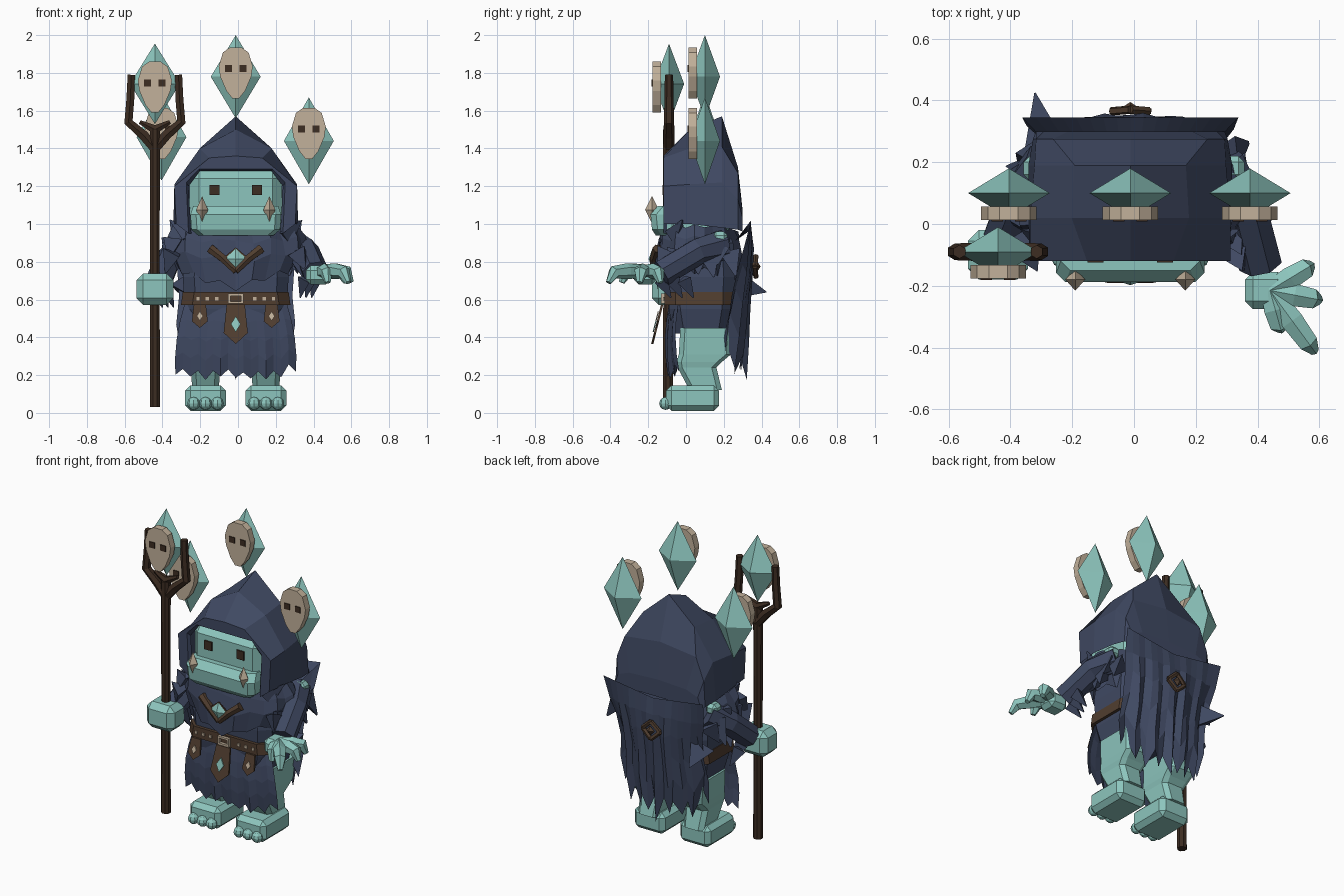
import bpy, bmesh, math, random
from mathutils import Vector

if "Cube" in bpy.data.objects:
    bpy.data.objects.remove(bpy.data.objects["Cube"])
random.seed(4)
C = -0.012  # body centre line


def material(name, r, g, b):
    m = bpy.data.materials.new(name)
    m.use_nodes = True
    m.diffuse_color = (r, g, b, 1)
    bsdf = next(n for n in m.node_tree.nodes if n.type == 'BSDF_PRINCIPLED')
    bsdf.inputs["Base Color"].default_value = (r, g, b, 1)
    bsdf.inputs["Roughness"].default_value = 0.9
    return m


TEAL = material("teal skin", 0.265, 0.56, 0.51)
NAVY = material("navy cloth", 0.05, 0.066, 0.122)
CREAM = material("cream bone", 0.54, 0.44, 0.325)
WOOD = material("dark wood", 0.046, 0.026, 0.016)
LEATHER = material("brown leather", 0.08, 0.047, 0.028)


def build(name, verts, faces, mat, bevel=0):
    me = bpy.data.meshes.new(name)
    me.from_pydata([tuple(v) for v in verts], [], faces)
    bm = bmesh.new()
    bm.from_mesh(me)
    bmesh.ops.recalc_face_normals(bm, faces=bm.faces)
    bm.to_mesh(me)
    bm.free()
    me.materials.append(mat)
    ob = bpy.data.objects.new(name, me)
    bpy.context.collection.objects.link(ob)
    if bevel:
        mod = ob.modifiers.new("bevel", 'BEVEL')
        mod.width, mod.segments = bevel, 1


def loft(name, rings, mat, closed=True, caps=True, bevel=0):
    n, verts, faces = len(rings[0]), [p for r in rings for p in r], []
    for i in range(len(rings) - 1):
        for j in range(n if closed else n - 1):
            k = (j + 1) % n
            faces.append((i * n + j, i * n + k, (i + 1) * n + k, (i + 1) * n + j))
    if caps:
        faces += [tuple(range(n)), tuple(range(len(verts) - n, len(verts)))]
    build(name, verts, faces, mat, bevel)


def tube(name, pts, radii, sides, mat, ref=(0, 1, 0)):
    pts, rings = [Vector(p) for p in pts], []
    for i, p in enumerate(pts):
        t = (pts[min(i + 1, len(pts) - 1)] - pts[max(i - 1, 0)]).normalized()
        a = t.cross(Vector(ref)).normalized()
        b = t.cross(a)
        angs = [math.tau * (k + 0.5) / sides for k in range(sides)]
        rings.append([p + radii[i] * (a * math.cos(w) + b * math.sin(w)) for w in angs])
    loft(name, rings, mat)


def ring(cx, cy, hx, hy, z, c):
    q = [(hx - c, -hy), (hx, c - hy), (hx, hy - c), (hx - c, hy)]
    return [(cx + x, cy + y, z) for x, y in q + [(-x, y) for x, y in q[::-1]]]


def box(name, c, size, mat, bevel=0):
    hx, hy, hz = (s / 2 for s in size)
    rings = [[(c[0] + x * hx, c[1] + y * hy, c[2] + z * hz)
              for x, y in ((-1, -1), (1, -1), (1, 1), (-1, 1))] for z in (-1, 1)]
    loft(name, rings, mat, bevel=bevel)


def crystal(name, c, h, mat):
    c = Vector(c)
    v = [c + Vector([s * h[a] if i == a else 0 for i in range(3)]) for a in range(3) for s in (1, -1)]
    build(name, v, [(x, y, z) for x in (0, 1) for y in (2, 3) for z in (4, 5)], mat)


def plate(name, half, cx, cz, y, mat, thick=0.008, tilt=0):
    """Outline mirrored in x, extruded towards the front."""
    out = half + [(-x, z) for x, z in half[::-1] if x]
    loft(name, [[(cx + x, y + d + tilt * z, cz + z) for x, z in out] for d in (0, -thick)], mat)


# Floating crystals with masks
MASK = [(.03, .135), (.068, .108), (.09, .035), (.082, -.02), (.05, -.095), (.018, -.135)]
for tag, x, y, z, h, mz in (("top", C, .1, 1.78, .22, 1.8), ("left", .375, .1, 1.44, .23, 1.48),
                            ("right", -.405, .1, 1.46, .23, 1.48), ("staff", -.44, -.09, 1.742, .213, 1.725)):
    crystal(tag + "_crystal", (x, y, z), (.132, .08, h), TEAL)
    plate(tag + "_mask", MASK, x, mz, y - .043, CREAM, .044)
    for s in (-1, 1):
        box(tag + "_mask_eye", (x + s * .038, y - .088, mz + .022), (.037, .008, .037), WOOD)

# Staff with forked top
tube("staff", [(-.44, -.095, z) for z in (.03, .75, 1.5)], [.029, .027, .029], 8, WOOD)
for s in (-1, 1):
    tube("staff_prong", [(-.44 + s * x, -.09, z) for x, z in
         ((0, 1.4), (.06, 1.47), (.14, 1.54), (.13, 1.66), (.125, 1.79))], [.03, .03, .027, .024, .022], 6, WOOD)
    tube("staff_twig", [(-.44, -.09, 1.5), (-.44 + s * .08, -.09, 1.54)], [.026, .012], 6, WOOD)

# Head, muzzle, eyes and tusks
box("head", (C, .06, 1.11), (.49, .35, .36), TEAL, .05)
loft("muzzle", [ring(C, -.1, w, d, z, .03) for w, d, z in
     ((.2, .06, .94), (.235, .08, .97), (.24, .088, 1.05), (.225, .05, 1.095))], TEAL)
for s in (-1, 1):
    box("eye", (C + s * .113, -.117, 1.18), (.052, .014, .055), WOOD)
    crystal("tusk", (C + s * .178, -.18, 1.075), (.032, .036, .072), CREAM)

# Hood: arches from the opening to the back
ARCHES = [(-.10, (.235, .95), (.25, 1.2), (.19, 1.28), (0, 1.28)),
          (-.12, (.25, .95), (.262, 1.22), (.195, 1.29), (0, 1.29)),
          (-.12, (.315, 1.0), (.325, 1.2), (.14, 1.35), (0, 1.36)),
          (.02, (.33, 1.0), (.325, 1.21), (.19, 1.4), (0, 1.5)),
          (.19, (.33, .98), (.31, 1.22), (.18, 1.41), (0, 1.57)),
          (.275, (.315, .97), (.305, 1.13), (.25, 1.27), (0, 1.3)),
          (.3, (.305, .96), (.28, 1.03), (.2, 1.06), (0, 1.07))]
hood_rings = [[(C + x, y, z) for x, z in half] + [(C - x, y, z) for x, z in half[-2::-1]]
              for y, *half in ARCHES]
loft("hood", hood_rings, NAVY, closed=False, caps=False)
build("hood_back", hood_rings[-1], [tuple(range(7))], NAVY)

# Torso and belt
loft("torso", [ring(C, .08, w, d, z, .06) for w, d, z in
     ((.24, .15, .42), (.27, .17, .55), (.28, .18, .72), (.26, .17, .9), (.2, .14, .97))], NAVY)
loft("belt", [ring(C, .07, w, .185, z, .06) for w, z in ((.29, .57), (.28, .64))], LEATHER)
for i in range(-4, 5):
    if abs(i) > 1:
        box("belt_stud", (C + i * .05, -.117, .605), (.018, .01, .018), CREAM)
for s in (-1, 1):
    box("buckle_side", (C + s * .034, -.123, .605), (.012, .02, .052), CREAM)
    box("buckle_bar", (C, -.123, .605 + s * .021), (.08, .02, .012), CREAM)
for x, w, h, m in ((0, .064, .21, TEAL), (-.19, .042, .125, CREAM), (.19, .042, .125, CREAM)):
    plate("belt_flap", [(w * .75, 0), (w, -h * .72), (0, -h)], C + x, .575, -.12, LEATHER, .012, .25)
    plate("flap_gem", [(0, .2 * h), (.4 * w, 0), (0, -.2 * h)], C + x, .575 - .5 * h,
          -.134 - .125 * h, m, .006, .25)


def cloth(name, rows, cols, fn, closed=False):
    loft(name, [[fn(i, j) for j in range(cols)] for i in range(rows)], NAVY, closed, False)


def ragged(n, low, high):
    return [low + (high - low) * ((j % 2) * .6 + random.random() * .4) for j in range(n)]


# Front skirt panel with torn hem
hem = ragged(17, .165, .235)


def skirt(i, j):
    u, v = j / 8 - 1, i / 4
    bulge = .018 * math.sin(v * 3.1) + .009 * math.cos(j * 2.1) * v
    return (C + u * (.27 + .12 * v - .07 * v * v), -.09 - bulge + .05 * u * u,
            .58 + (hem[j] - .58 + .03 * u * u) * v)


cloth("skirt", 5, 17, skirt)

# Back cape: raised collar, then hanging folds
cape_hem = ragged(17, .17, .33)
CAPE = [(.27, .26, 0), (.35, .345, -.1), (.335, .355, .06), (.31, .35, .25),
        (.3, .33, .5), (.315, .315, .75), (.29, .3, 1)]


def cape(i, j):
    u, (w, y, v) = j / 8 - 1, CAPE[i]
    fold = .022 * math.sin(j * 2.2 + i * .5) * max(v, 0) ** .5
    drop = .91 - (.91 - cape_hem[j] - .1 * u * u) * v
    z = drop if v > 0 else .91 - v * (.6 + .5 * abs(u))
    return (C + u * w, y - .1 * u * u * max(v, 0) ** .3 + fold, z)


cloth("cape", 7, 17, cape)
tube("cape_spike", [(-.27, .25, .68), (-.32, .425, .64)], [.09, .003], 3, NAVY, (0, 0, 1))

# Layered shoulder mantle
mantle_hem = ragged(24, -.03, .04)
MANTLE = [(.25, .14, .91), (.33, .175, .96), (.365, .19, .9), (.375, .205, .8), (.32, .2, .66)]


def mantle(i, j):
    a = math.tau * j / 24
    rx, ry, z = MANTLE[i]
    side, back = abs(math.sin(a)), max(0, -math.cos(a))
    pleat = .012 * math.cos(j * 2.6 + i)
    z += side * (.03 if i < 2 else .03 * (i - 1)) + (mantle_hem[j] if i == 4 else .012 * math.cos(j * 3))
    return (C + math.sin(a) * (rx + pleat), .045 - math.cos(a) * (ry + pleat + .05 * back), z)


cloth("mantle", 5, 24, mantle, True)
for s in (-1, 1):
    for k in range(7):
        p = Vector((C + s * random.uniform(.3, .34), -.1 + k * .055, random.uniform(.82, .92)))
        d = Vector((s * random.uniform(.03, .07), random.uniform(-.05, .05), -random.uniform(.08, .16)))
        tube("shoulder_scrap", [p, p + d], [.065, .006], 3, NAVY)
    tube("collar_point", [(C + s * .25, -.06, .93), (C + s * .35, -.02, 1.02)], [.06, .004], 3, NAVY)

# Brooches, front and back
for s in (-1, 1):
    tube("brooch_arm", [(C, -.172, .75), (C + s * .07, -.168, .82), (C + s * .135, -.15, .87)],
         [.018, .023, .027], 6, LEATHER)
    for z in (.72, .83):
        tube("back_brooch_edge", [(C + s * .06, .365, .775), (C, .37, z)], [.014, .014], 5, LEATHER)
plate("brooch_gem_frame", [(0, .066), (.066, .012), (0, -.066)], C, .81, -.172, LEATHER, .006)
crystal("brooch_gem", (C, -.178, .815), (.058, .02, .055), TEAL)
crystal("back_brooch_gem", (C, .375, .775), (.03, .02, .03), LEATHER)

# Arms, sleeves, fist and open hand
for s, mid, end in ((1, (.36, .06, .855), (.41, -.13, .74)), (-1, (-.37, .09, .81), (-.42, -.04, .69))):
    top = (s * .28, .19, .89)
    tube(("left" if s > 0 else "right") + "_sleeve", [top, mid, end], [.085, .072, .072], 7, NAVY, (1, 0, 0))
    box("upper_arm", (s * .32, .18, .925), (.075, .08, .07), TEAL, .02)
    for k in range(3):
        a = Vector(end) + Vector((-s * .05 + s * .03 * k, .06 * k, -.03))
        tube("sleeve_tatter", [a, a + Vector((-s * .03, .05, -.1))], [.045, .004], 3, NAVY)
box("right_fist", (-.44, -.1, .655), (.195, .16, .165), TEAL, .035)
box("left_palm", (.425, -.215, .73), (.13, .12, .1), TEAL, .025)
for x, y in ((.572, -.135), (.598, -.245), (.583, -.41), (.475, -.34)):
    tip, base = Vector((x, y, .69)), Vector((.44, -.215, .75))
    tube("finger", [base, base.lerp(tip, .5) + Vector((0, 0, .03)),
         base.lerp(tip, .85) + Vector((0, 0, .045)), tip], [.034, .042, .036, .016], 6, TEAL, (0, 0, 1))

# Legs, feet and toes
for s in (-1, 1):
    x = C + s * .16
    loft("leg", [ring(x, y, w, d, z, .025) for y, d, w, z in ((.105, .085, .07, .12), (.058, .103, .078, .24),
         (.07, .12, .085, .27), (.1, .138, .09, .31), (.108, .138, .1, .45))], TEAL)
    box("foot", (x, .035, .078), (.215, .28, .135), TEAL, .028)
    for k in (-1, 0, 1):
        bpy.ops.mesh.primitive_uv_sphere_add(segments=8, ring_count=6, radius=.034,
                                             location=(x + k * .063, -.108, .05))
        toe = bpy.context.object
        toe.name = "toe"
        toe.data.materials.append(TEAL)
